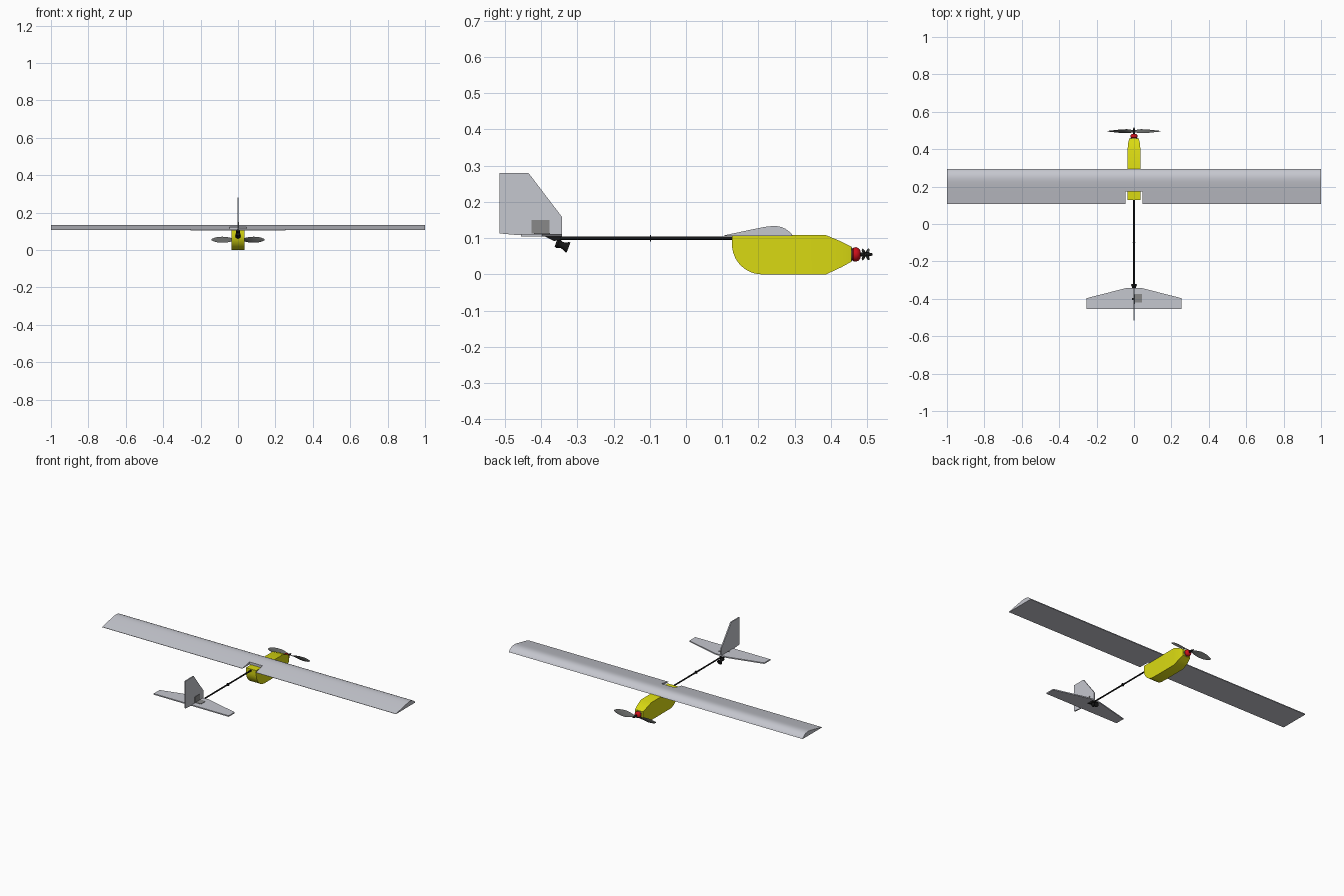
import bpy, bmesh, math
from mathutils import Vector, Matrix

if "Cube" in bpy.data.objects:
    bpy.data.objects.remove(bpy.data.objects["Cube"])


def material(name, rgb):
    m = bpy.data.materials.new(name)
    m.diffuse_color = (*rgb, 1)
    m.use_nodes = True
    m.node_tree.nodes["Principled BSDF"].inputs["Base Color"].default_value = m.diffuse_color
    return m


GREY = material("light grey foam", (0.56, 0.57, 0.62))
YELLOW = material("yellow body", (0.70, 0.70, 0.006))
BLACK = material("black", (0.008, 0.008, 0.008))
RED = material("red", (0.62, 0.005, 0.01))
DARK = material("dark grey propeller", (0.13, 0.135, 0.13))
PLATE = material("mid grey plate", (0.25, 0.25, 0.25))


def loft(name, rings, mat, angle=30):
    """Skin a row of equal-length point rings and cap both ends."""
    bm = bmesh.new()
    rows = [[bm.verts.new(p) for p in r] for r in rings]
    n = len(rows[0])
    for a, b in zip(rows, rows[1:]):
        for i in range(n):
            j = (i + 1) % n
            bm.faces.new((a[i], a[j], b[j], b[i]))
    bm.faces.new(rows[0])
    bm.faces.new(rows[-1])
    bmesh.ops.recalc_face_normals(bm, faces=bm.faces)
    me = bpy.data.meshes.new(name)
    bm.to_mesh(me)
    bm.free()
    me.materials.append(mat)
    ob = bpy.data.objects.new(name, me)
    bpy.context.collection.objects.link(ob)
    bpy.ops.object.select_all(action='DESELECT')
    ob.select_set(True)
    bpy.context.view_layer.objects.active = ob
    bpy.ops.object.shade_smooth_by_angle(angle=math.radians(angle))
    return ob


def lathe(name, profile, start, direction, mat, n=20):
    """Round part: (distance, radius) pairs along an axis."""
    q = Vector(direction).to_track_quat('Z', 'Y')
    rings = [[Vector(start) + q @ Vector((r * math.cos(2 * math.pi * i / n),
                                          r * math.sin(2 * math.pi * i / n), d))
              for i in range(n)] for d, r in profile]
    return loft(name, rings, mat, 40)


def slab_x(name, yz, x0, x1, mat):
    return loft(name, [[(x, y, z) for y, z in yz] for x in (x0, x1)], mat)


def slab_z(name, xy, z0, z1, mat):
    return loft(name, [[(x, y, z) for x, y in xy] for z in (z0, z1)], mat)


# fuselage: rounded lower tail corner, straight middle, tapered nose
sections = []
for i in range(13):
    a = math.pi / 2 * i / 12
    sections.append((0.21 - 0.083 * math.cos(a), 0.083 - 0.083 * math.sin(a), 0.108, 0.035))
sections += [(0.387, 0, 0.108, 0.035), (0.43, 0.02, 0.09, 0.032), (0.457, 0.035, 0.076, 0.026)]
loft("fuselage", [[(-w, y, lo), (w, y, lo), (w, y, hi), (-w, y, hi)]
                  for y, lo, hi, w in sections], YELLOW)

# wing: flat underside, curved top, notch in the middle of the trailing edge
upper = [(0.107, 0.108), (0.14, 0.115), (0.175, 0.1225), (0.21, 0.1295), (0.225, 0.132),
         (0.24, 0.1335), (0.252, 0.133), (0.264, 0.1305), (0.275, 0.1255),
         (0.285, 0.118), (0.292, 0.111), (0.294, 0.106)]
wing = [(0.107, 0.106)] + upper
for side, s in (("left", -1), ("right", 1)):
    slab_x("wing_" + side, wing, s * 0.045, s * 1.0, GREY)
slab_x("wing_centre", [(0.175, 0.106)] + upper[2:], -0.045, 0.045, GREY)

# tail boom with its small guide ring
lathe("tail_boom", [(0, 0.0045), (0.5, 0.0045)], (0, 0.14, 0.1), (0, -1, 0), BLACK, 12)
lathe("boom_guide", [(0, 0.009), (0.004, 0.009)], (0, -0.096, 0.1), (0, -1, 0), BLACK, 12)

# tailplane, fin and their mount
slab_z("tailplane", [(-0.255, -0.455), (0.255, -0.455), (0.255, -0.397), (0.04, -0.342),
                     (-0.04, -0.342), (-0.255, -0.397)], 0.105, 0.112, GREY)
slab_x("fin", [(-0.515, 0.113), (-0.515, 0.28), (-0.435, 0.28), (-0.342, 0.158),
               (-0.342, 0.108), (-0.46, 0.108)], -0.0035, 0.0035, GREY)
slab_x("tail_mount", [(-0.405, 0.113), (-0.345, 0.106), (-0.345, 0.095), (-0.365, 0.092)],
       -0.012, 0.012, BLACK)
lathe("tail_spool", [(0, 0.01), (0.006, 0.013), (0.016, 0.009), (0.024, 0.01),
                     (0.033, 0.015), (0.037, 0.015)],
      (0, -0.359, 0.087), (0, 0.93, -0.36), BLACK)

# small bracket plates where the fin meets the tailplane
slab_x("fin_plate", [(-0.427, 0.113), (-0.427, 0.15), (-0.377, 0.15), (-0.377, 0.113)],
       0.0035, 0.006, PLATE)
slab_z("tailplane_plate", [(0.004, -0.42), (0.042, -0.42), (0.042, -0.375), (0.004, -0.375)],
       0.112, 0.1145, PLATE)

# motor and propeller hub
Z = 0.055
lathe("motor_mount", [(0, 0.02), (0.008, 0.018)], (0, 0.452, Z), (0, 1, 0), DARK)
lathe("motor", [(0, 0.014), (0.004, 0.019), (0.011, 0.02), (0.018, 0.017), (0.023, 0.01)],
      (0, 0.459, Z), (0, 1, 0), RED)
lathe("propeller_hub", [(0, 0.005), (0.01, 0.006), (0.022, 0.006), (0.034, 0.003)],
      (0, 0.481, Z), (0, 1, 0), BLACK, 12)

# two twisted propeller blades: (radius, chord, pitch in degrees)
blade = [(0.0, 0.012, 65), (0.015, 0.018, 60), (0.035, 0.029, 48), (0.06, 0.036, 35),
         (0.085, 0.036, 26), (0.11, 0.030, 20), (0.128, 0.020, 16), (0.138, 0.011, 14),
         (0.143, 0.003, 13)]
for k in range(2):
    turn = Matrix.Rotation(math.pi * k, 3, 'Y')
    rings = []
    for r, chord, pitch in blade:
        twist = Matrix.Rotation(math.radians(pitch), 3, 'X')
        ring = []
        for i in range(10):
            a = 2 * math.pi * i / 10
            p = twist @ Vector((0, 0.0018 * math.sin(a), chord / 2 * math.cos(a)))
            ring.append(turn @ (p + Vector((r, 0, 0))) + Vector((0, 0.496, Z)))
        rings.append(ring)
    loft("propeller_blade_%d" % (k + 1), rings, DARK, 50)
